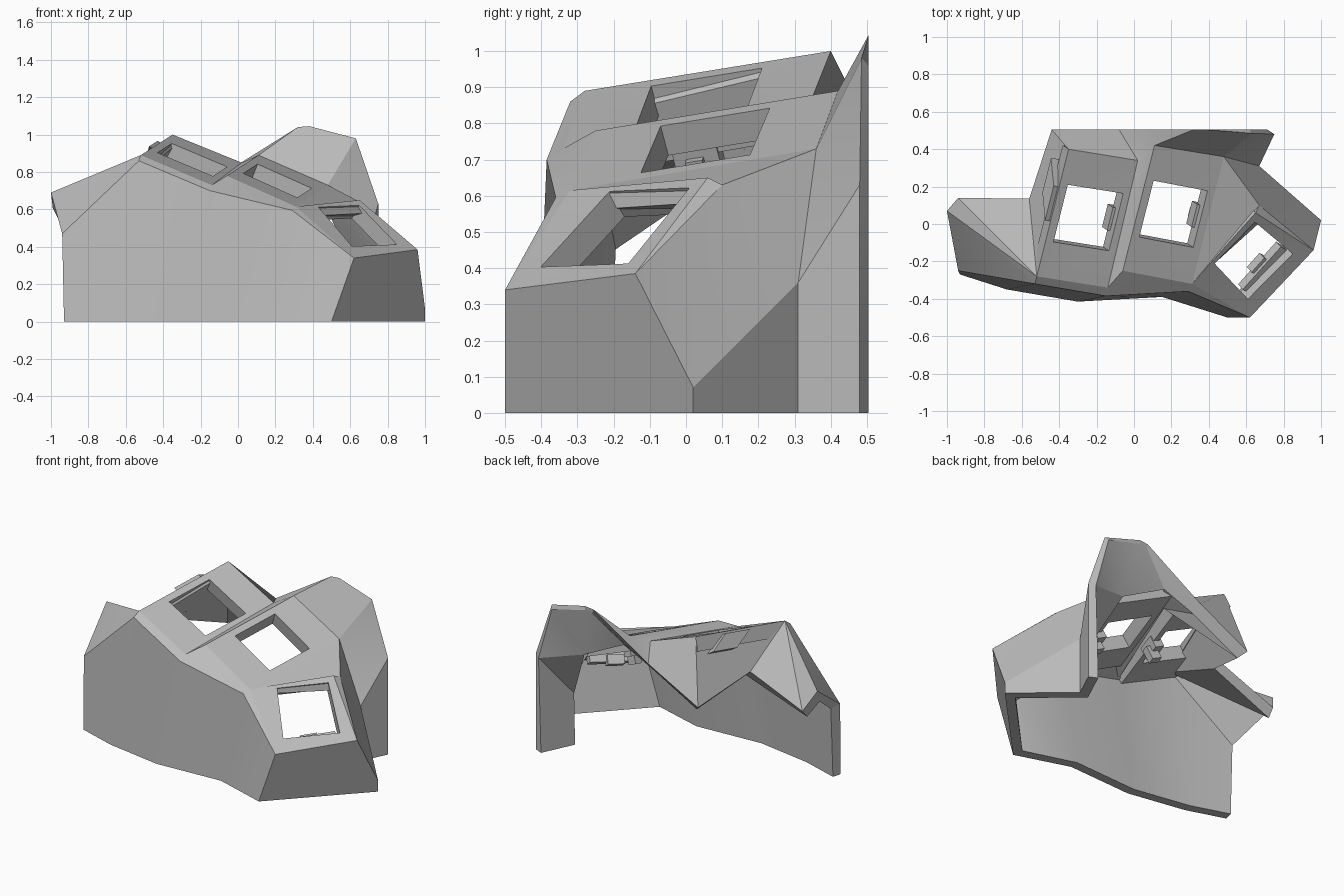
import bpy, bmesh, math
from mathutils import Vector

if "Cube" in bpy.data.objects:
    bpy.data.objects.remove(bpy.data.objects["Cube"])

grey = bpy.data.materials.new("plain_grey")
grey.use_nodes = True
grey.diffuse_color = (0.5, 0.5, 0.5, 1)
grey.node_tree.nodes["Principled BSDF"].inputs["Base Color"].default_value = (0.5, 0.5, 0.5, 1)


def finish(name, bm):
    mesh = bpy.data.meshes.new(name)
    bm.to_mesh(mesh)
    bm.free()
    mesh.materials.append(grey)
    obj = bpy.data.objects.new(name, mesh)
    bpy.context.collection.objects.link(obj)
    bpy.ops.object.select_all(action='DESELECT')
    obj.select_set(True)
    bpy.context.view_layer.objects.active = obj
    bpy.ops.object.shade_smooth_by_angle(angle=math.radians(22))
    return obj


# Corner points: key plates a, b, c; front rim r; front foot s; wing w; back edge p; fin f
P = {
    "a1": (-.52, -.28, .89), "a2": (-.35, .40, 1.0), "a3": (.02, .34, .85), "a4": (-.14, -.34, .73),
    "b1": (-.06, -.25, .78), "b2": (.11, .42, .89), "b3": (.48, .36, .73), "b4": (.31, -.32, .615),
    "c2": (.65, .06, .65), "c3": (.96, -.14, .385), "c4": (.62, -.5, .34), "c5": (.67, .1, .63),
    "r1": (-.53, -.32, .86), "r2": (-.15, -.385, .70), "r3": (.29, -.36, .595),
    "s1": (-.93, -.27, 0), "s2": (-.68, -.35, 0), "s3": (-.3, -.415, 0), "s4": (.15, -.39, 0),
    "s5": (.5, -.5, 0), "s6": (1, .02, 0), "s7": (.67, .31, 0), "s8": (.75, .48, 0),
    "w0": (-.94, -.25, .47), "w1": (-1, .07, .69), "w2": (-.94, .14, .57),
    "p2": (-.56, .135, .725), "p1": (-.44, .505, .6), "p0": (-.08, .505, .79),
    "d": (1, .02, .07), "g": (.67, .31, .36),
    "f1": (.32, .505, 1.04), "f2": (.38, .505, 1.045), "f3": (.63, .485, .98), "f4": (.75, .48, .63),
}
P = {k: Vector(v) for k, v in P.items()}

SHELL = """a4 b1 b2 a3|a1 r1 r2 a4|a4 r2 b1|b1 r2 r3 b4|b4 r3 c4|b4 c5 b3|b4 c2 c5|c2 c3 c5
c5 c3 d|c5 d g b3|c4 s5 s6 d c3|d s6 s7 g|g s7 s8 f4|b3 g f4|b3 f4 f3|b3 f3 f2|b2 b3 f2 f1
b2 f1 p0|a3 b2 p0|a2 a3 p0 p1|a1 a2 p1 p2|a1 p2 w2|a1 w2 w1|a1 w1 r1|r1 w1 w0
r1 w0 s1 s2|r1 s2 s3 r2|r2 s3 s4 r3|r3 s4 s5 c4"""


def build_shell(thick):
    """Outer skin, with an inner skin pushed inward and joined along open edges."""
    bm = bmesh.new()
    v = {k: bm.verts.new(co) for k, co in P.items()}
    for face in SHELL.replace("\n", "|").split("|"):
        bm.faces.new([v[k] for k in face.split()])
    outer = list(bm.faces)
    bmesh.ops.recalc_face_normals(bm, faces=outer)
    bm.normal_update()
    if outer[0].normal.z < 0:
        bmesh.ops.reverse_faces(bm, faces=outer)
        bm.normal_update()
    rim = [e for e in bm.edges if e.is_boundary]
    inner = {}
    for vert in list(v.values()):
        factor = min(vert.calc_shell_factor(), 1.5)
        co = vert.co - vert.normal * thick * factor
        co.z = max(co.z, 0)
        if vert.co.z == 0:
            co.z = 0
        co.y = min(co.y, .505)
        inner[vert] = bm.verts.new(co)
    for f in outer:
        bm.faces.new([inner[x] for x in reversed(f.verts)])
    for e in rim:
        a, b = e.verts
        bm.faces.new((a, b, inner[b], inner[a]))
    bmesh.ops.recalc_face_normals(bm, faces=bm.faces)
    return finish("case_shell", bm)


def frame(corners):
    """Origin, the two edge directions and the upward normal of a plate."""
    o, u, w = corners[0], corners[1] - corners[0], corners[3] - corners[0]
    n = u.cross(w).normalized()
    return o, u, w, n if n.z > 0 else -n


def key_plate(name, keys, window, depth=.09):
    """A thick plate with a straight-sided key window."""
    corners = [P[k] for k in keys]
    o, u, w, n = frame(corners)
    hole = [o + u * s + w * t for s, t in window]
    bm = bmesh.new()
    rings = [[bm.verts.new(p - n * h) for p in pts]
             for pts, h in ((corners, 0), (hole, 0), (hole, depth), (corners, depth))]
    for k in range(4):
        r, q = rings[k], rings[(k + 1) % 4]
        for i in range(4):
            j = (i + 1) % 4
            bm.faces.new((r[i], r[j], q[j], q[i]))
    bmesh.ops.recalc_face_normals(bm, faces=bm.faces)
    finish(name, bm)
    return o, u, w, n


def block(name, fr, s, t, top, bottom):
    """A box spanning ranges s and t of a plate, between two heights along its normal."""
    o, u, w, n = fr
    bm = bmesh.new()
    bmesh.ops.create_cube(bm, size=1)
    for vert in bm.verts:
        x, y, z = (c > 0 for c in vert.co)
        vert.co = o + u * s[x] + w * t[y] + n * (top if z else bottom)
    bmesh.ops.recalc_face_normals(bm, faces=bm.faces)
    finish(name, bm)


build_shell(.06)

# Key plates
square = [(.11, .28), (.89, .28), (.89, .73), (.11, .73)]
skewed = [(.31, .05), (.91, .09), (.82, .84), (.16, .79)]
plate_a = key_plate("key_plate_right", ("a1", "a4", "a3", "a2"), square)
plate_b = key_plate("key_plate_middle", ("b1", "b4", "b3", "b2"), square)
plate_c = key_plate("key_plate_left", ("b4", "c2", "c3", "c4"), skewed)

# Socket holders under the plates
for label, fr in (("right", plate_a), ("middle", plate_b)):
    block("socket_holder_" + label, fr, (.85, 1.0), (.42, .6), -.05, -.13)
    block("socket_clip_" + label, fr, (.9, 1.06), (.47, .54), -.09, -.18)
block("socket_holder_left", plate_c, (.2, .8), (.74, .86), -.06, -.12)
block("socket_clip_left", plate_c, (.4, .6), (.7, .8), -.08, -.14)

# Raised pad on the slope beside the right plate
slope = frame([P["a1"], P["a2"], P["p1"], P["p2"]])
block("side_pad", slope, (.4, .67), (.06, .42), .025, -.03)
